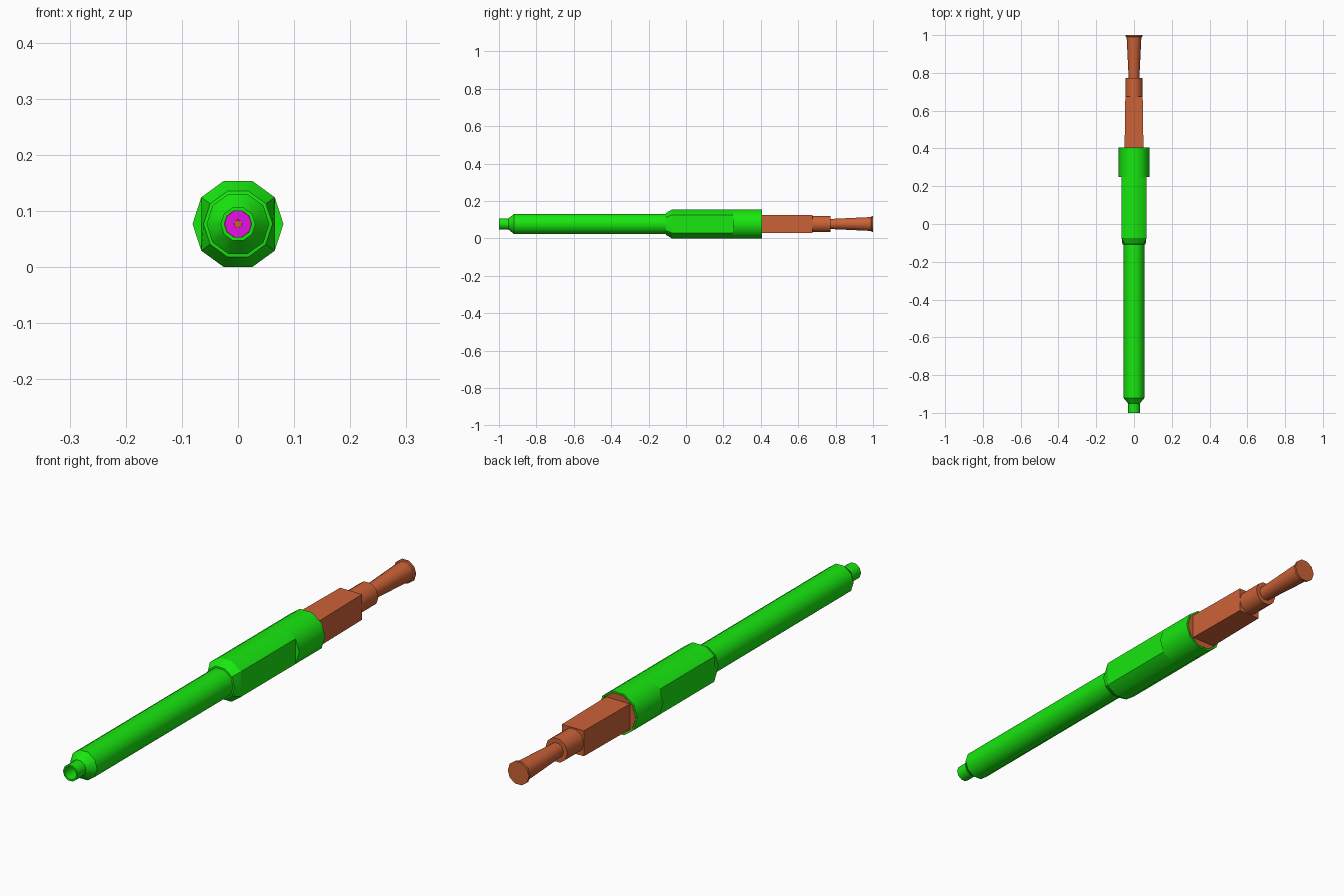
import bpy, bmesh, math

if "Cube" in bpy.data.objects:
    bpy.data.objects.remove(bpy.data.objects["Cube"])

N = 10                                   # sides of every round section
R = 0.081                                # largest radius
ZC = R * math.sin(math.radians(72))      # axis height so the body rests on z = 0
FLAT = R * math.cos(math.radians(36))    # half width across the side flats


def material(name, rgb):
    m = bpy.data.materials.new(name)
    m.diffuse_color = (*rgb, 1)
    m.use_nodes = True
    m.node_tree.nodes["Principled BSDF"].inputs["Base Color"].default_value = m.diffuse_color
    return m


def circle(y, r, limit=1.0):
    """Ten-sided ring around the y axis, optionally cut flat at x = +-limit."""
    pts = []
    for i in range(N):
        a = 2 * math.pi * i / N
        x = max(-limit, min(limit, r * math.cos(a)))
        pts.append((x, y, ZC + r * math.sin(a)))
    return pts


def rect(y, hx, hz):
    return [(sx * hx, y, ZC + sz * hz) for sx, sz in ((1, 1), (-1, 1), (-1, -1), (1, -1))]


def loft(name, rings, mat, closed=False):
    """Skin consecutive rings; closed joins last to first, otherwise cap both ends."""
    bm = bmesh.new()
    loops = [[bm.verts.new(p) for p in ring] for ring in rings]
    pairs = list(zip(loops, loops[1:]))
    if closed:
        pairs.append((loops[-1], loops[0]))
    else:
        bm.faces.new(loops[0])
        bm.faces.new(loops[-1])
    n = len(loops[0])
    for a, b in pairs:
        for i in range(n):
            j = (i + 1) % n
            bm.faces.new((a[i], a[j], b[j], b[i]))
    bmesh.ops.remove_doubles(bm, verts=bm.verts, dist=1e-6)
    bmesh.ops.recalc_face_normals(bm, faces=bm.faces)
    # Every step along the length stays crisp
    for e in bm.edges:
        e.smooth = abs(e.verts[0].co.y - e.verts[1].co.y) > 1e-5
    mesh = bpy.data.meshes.new(name)
    bm.to_mesh(mesh)
    bm.free()
    ob = bpy.data.objects.new(name, mesh)
    bpy.context.collection.objects.link(ob)
    mesh.materials.append(mat)
    bpy.ops.object.select_all(action='DESELECT')
    ob.select_set(True)
    bpy.context.view_layer.objects.active = ob
    bpy.ops.object.shade_smooth_by_angle(angle=math.radians(37), keep_sharp_edges=True)
    return ob


green = material("green", (0.009, 0.8, 0.005))
copper = material("copper", (0.60, 0.122, 0.038))
magenta = material("magenta", (0.8, 0.005, 0.8))

# Hollow outer sleeve: nose, barrel, chamfer, flatted grip, round collar, then bore
loft("outer_sleeve", [
    circle(-1.0, 0.031), circle(-0.95, 0.031), circle(-0.92, 0.056),
    circle(-0.108, 0.056), circle(-0.107, 0.0615), circle(-0.075, R, FLAT), circle(0.25, R, FLAT),
    circle(0.25, R), circle(0.405, R), circle(0.405, 0.075), circle(0.36, 0.075),
    circle(0.36, 0.0245), circle(-1.0, 0.0245)], green, closed=True)

# Insulating liner inside the bore
loft("inner_liner", [
    circle(-0.92, 0.024), circle(0.35, 0.024),
    circle(0.35, 0.007), circle(-0.92, 0.007)], magenta, closed=True)

# Centre pin
loft("centre_pin", [circle(-0.92, 0.0068), circle(0.36, 0.0068)], copper)

# Rear plug seated in the collar
loft("rear_plug", [circle(0.362, 0.0745), circle(0.406, 0.0745)], copper)

# Square rear block
loft("rear_block", [rect(0.40, 0.05, 0.048), rect(0.675, 0.046, 0.048)], copper)

# Round neck and flared tail with a thin lip
loft("rear_neck", [circle(0.67, 0.046), circle(0.772, 0.046)], copper)
loft("flared_tail", [
    circle(0.765, 0.028), circle(0.99, 0.039),
    circle(0.992, 0.0445), circle(1.0, 0.0445)], copper)
